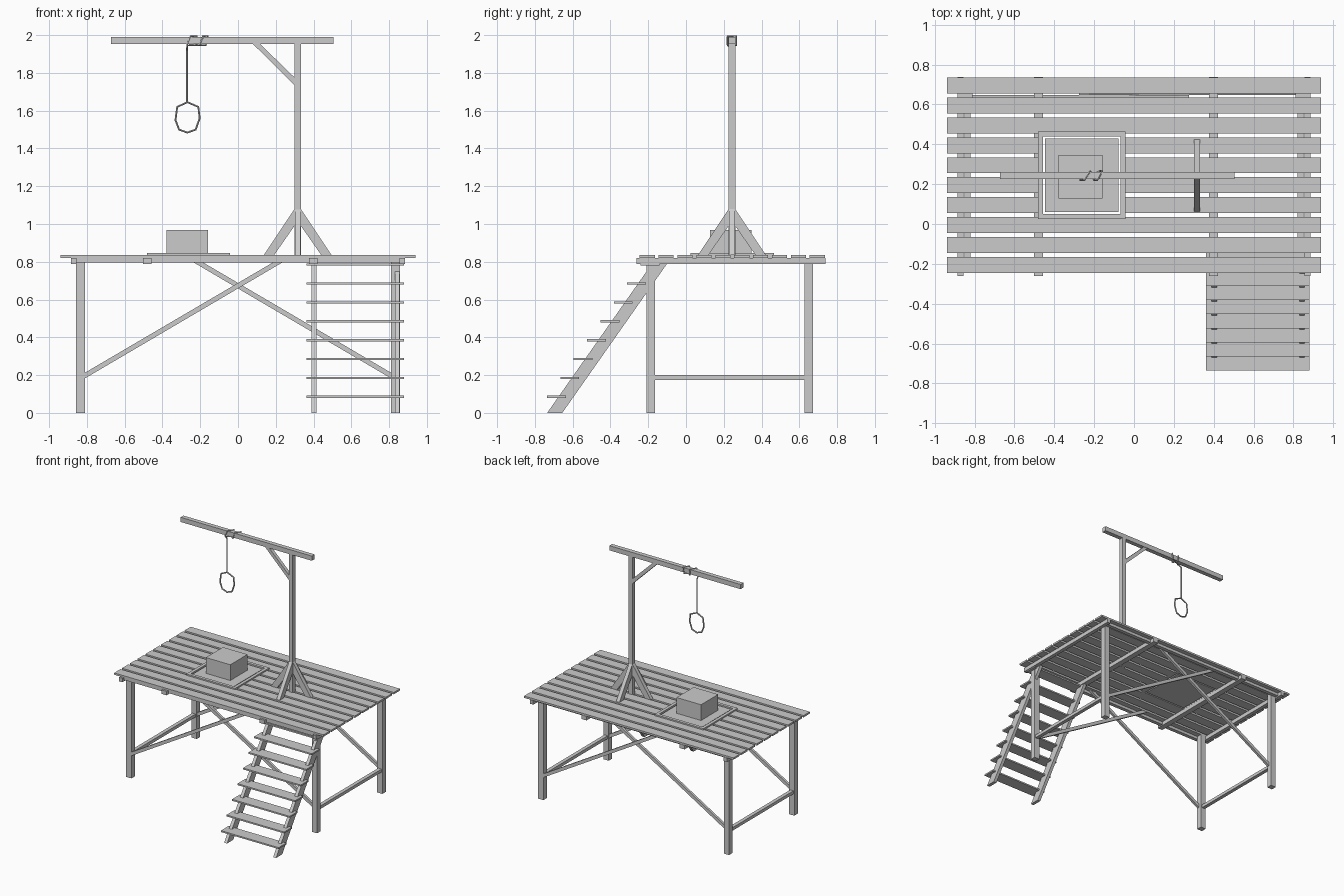
import bpy, bmesh, math
from mathutils import Vector

cube = bpy.data.objects.get("Cube")
if cube:
    bpy.data.objects.remove(cube, do_unlink=True)

grey = bpy.data.materials.new("plain_grey")
grey.use_nodes = True
GREY = (0.6, 0.6, 0.6, 1)
grey.diffuse_color = GREY
grey.node_tree.nodes["Principled BSDF"].inputs["Base Color"].default_value = GREY


def prism(name, outline, axis, lo, hi):
    """Extrude a 2D outline along x (outline is y,z) or y (outline is x,z)."""
    bm = bmesh.new()
    place = (lambda p: (lo, *p)) if axis == "x" else (lambda p: (p[0], lo, p[1]))
    face = bm.faces.new([bm.verts.new(place(p)) for p in outline])
    new = bmesh.ops.extrude_face_region(bm, geom=[face])["geom"]
    shift = Vector((hi - lo, 0, 0)) if axis == "x" else Vector((0, hi - lo, 0))
    bmesh.ops.translate(bm, vec=shift, verts=[g for g in new if isinstance(g, bmesh.types.BMVert)])
    bmesh.ops.recalc_face_normals(bm, faces=bm.faces)
    mesh = bpy.data.meshes.new(name)
    bm.to_mesh(mesh)
    bm.free()
    mesh.materials.append(grey)
    ob = bpy.data.objects.new(name, mesh)
    bpy.context.collection.objects.link(ob)
    return ob


def box(name, x, y, z):
    return prism(name, [(x[0], z[0]), (x[1], z[0]), (x[1], z[1]), (x[0], z[1])], "y", *y)


def rope(name, points, radius, cyclic=False):
    """Thin faceted rope along a polyline."""
    cu = bpy.data.curves.new(name, "CURVE")
    cu.dimensions = "3D"
    cu.bevel_depth, cu.bevel_resolution = radius, 1
    cu.use_fill_caps = True
    sp = cu.splines.new("POLY")
    sp.points.add(len(points) - 1)
    for p, co in zip(sp.points, points):
        p.co = (*co, 1)
    sp.use_cyclic_u = cyclic
    sp.use_smooth = False
    cu.materials.append(grey)
    ob = bpy.data.objects.new(name, cu)
    bpy.context.collection.objects.link(ob)
    bpy.ops.object.select_all(action="DESELECT")
    ob.select_set(True)
    bpy.context.view_layer.objects.active = ob
    bpy.ops.object.convert(target="MESH")


# Deck planks, split around the hatch opening
HX0, HX1 = -0.458, -0.068
for i in range(10):
    y = 0.695 - 0.1 * i
    spans = [(-0.94, HX0), (HX1, 0.94)] if 3 <= i <= 6 else [(-0.94, 0.94)]
    for s in spans:
        box("deck_plank", s, (y - 0.04, y + 0.04), (0.82, 0.835))

# Joists and edge beams under the deck
for x0, x1 in ((-0.885, -0.855), (-0.503, -0.458), (0.377, 0.422), (0.855, 0.885)):
    box("joist", (x0, x1), (-0.262, 0.738), (0.788, 0.82))
for y0 in (-0.238, 0.67):
    box("edge_beam", (-0.885, 0.885), (y0, y0 + 0.03), (0.797, 0.82))

# Legs and low side rails
for s in (-1, 1):
    xs = sorted((s * 0.81, s * 0.857))
    for y0 in (-0.21, 0.627):
        box("leg", xs, (y0, y0 + 0.045), (0, 0.82))
    box("side_rail", sorted((s * 0.82, s * 0.85)), (-0.167, 0.63), (0.175, 0.2))

# Crossed braces on the front and back
for yc in (-0.188, 0.648):
    for s in (-1, 1):
        outline = [(s * 0.815, 0.18), (s * 0.815, 0.21), (s * -0.225, 0.82), (s * -0.275, 0.82)]
        prism("cross_brace", outline, "y", yc + s * 0.01 - 0.01, yc + s * 0.01 + 0.01)

# Hatch: frame, panel and block
for y0 in (0.025, 0.44):
    box("hatch_frame", (-0.482, -0.043), (y0, y0 + 0.025), (0.82, 0.846))
for x0 in (-0.482, HX1):
    box("hatch_frame", (x0, x0 + 0.025), (0.05, 0.44), (0.82, 0.846))
box("hatch_panel", (-0.448, -0.078), (0.06, 0.43), (0.82, 0.84))
box("block", (-0.378, -0.158), (0.127, 0.347), (0.84, 0.968))

# Stairs: sloped stringers and treads
for x0 in (0.39, 0.83):
    prism("stair_stringer", [(-0.735, 0), (-0.655, 0), (-0.1, 0.79), (-0.18, 0.79)],
          "x", x0, x0 + 0.026)
for i in range(8):
    y = -0.736 + 0.0708 * i
    z = 0.079 + 0.1 * i
    box("stair_tread", (0.362, 0.88), (y, y + 0.1), (z, z + 0.012))

# Post, top beam and their braces
PX, PY = 0.316, 0.243
box("post", (PX - 0.017, PX + 0.017), (PY - 0.018, PY + 0.018), (0.82, 1.955))
box("top_beam", (-0.673, 0.505), (PY - 0.018, PY + 0.018), (1.952, 1.99))
prism("upper_brace", [(0.08, 1.952), (0.118, 1.952), (0.3, 1.775), (0.3, 1.735)],
      "y", PY - 0.014, PY + 0.014)
foot = [(0.01, 1.09), (0.01, 1.0), (0.125, 0.835), (0.18, 0.835)]
for s in (-1, 1):
    prism("foot_brace", [(PX + s * a, z) for a, z in foot], "y", PY - 0.015, PY + 0.015)
    prism("foot_brace", [(PY + s * a, z) for a, z in foot], "x", PX - 0.015, PX + 0.015)

# Rope: two wraps around the beam, hanging length and faceted loop
f, b, lo, hi = PY - 0.023, PY + 0.023, 1.947, 1.995
wrap = [(-0.27, f, lo), (-0.25, f, hi), (-0.22, b, hi), (-0.22, b, lo),
        (-0.2, f, lo), (-0.185, f, hi), (-0.16, b, hi), (-0.17, b, lo), (-0.26, f, lo)]
rope("rope_wrap", wrap, 0.005)
rope("hanging_rope", [(-0.268, f, lo), (-0.27, PY, 1.92), (-0.27, PY, 1.645)], 0.005)
loop = [(-0.268, 1.645), (-0.322, 1.62), (-0.331, 1.55), (-0.312, 1.5),
        (-0.268, 1.484), (-0.224, 1.5), (-0.203, 1.56), (-0.21, 1.62)]
rope("rope_loop", [(x, PY, z) for x, z in loop], 0.006, cyclic=True)
